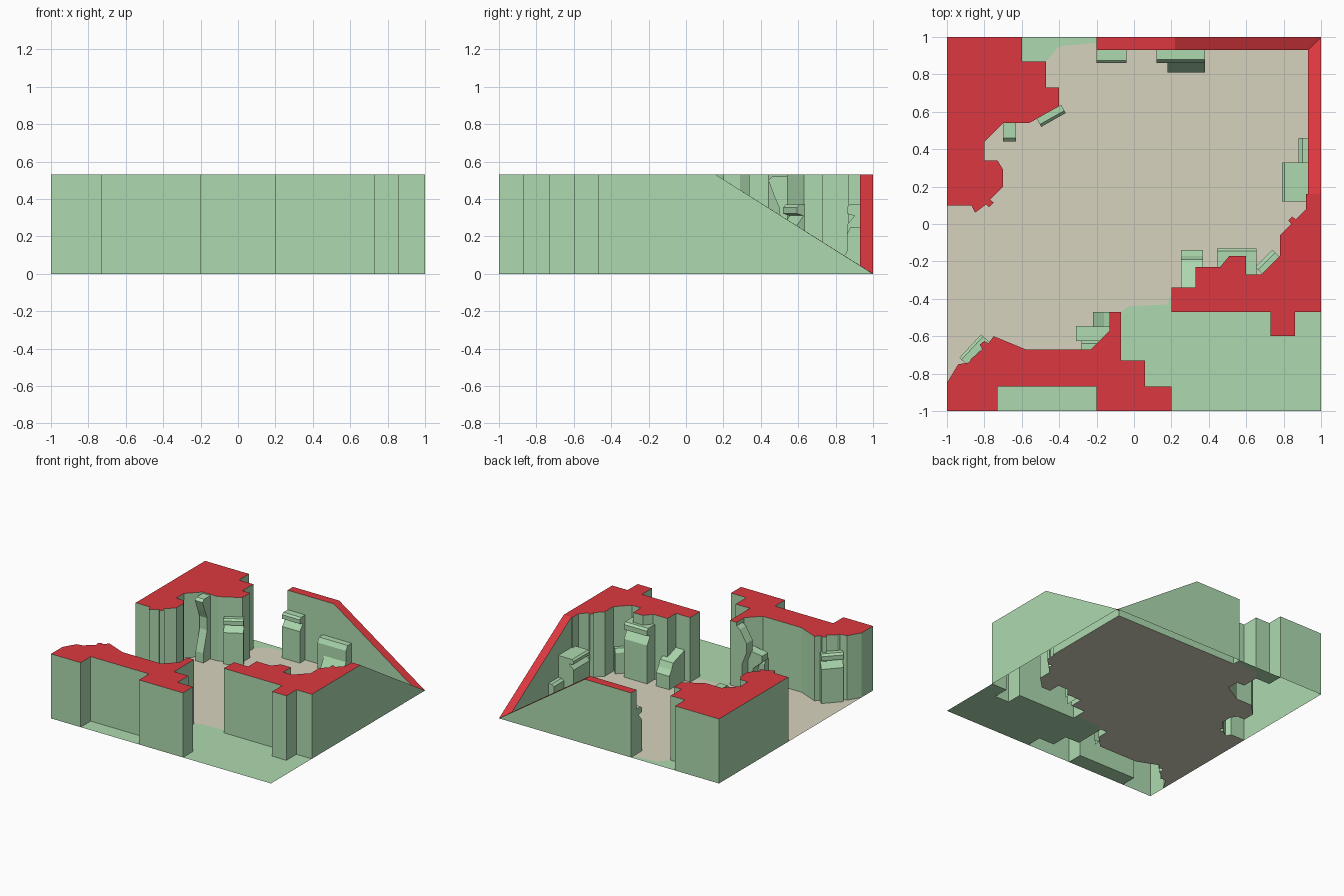
import bpy, bmesh, math

if "Cube" in bpy.data.objects:
    bpy.data.objects.remove(bpy.data.objects["Cube"])

H = 0.53


def mat(name, c):
    m = bpy.data.materials.new(name)
    m.diffuse_color = (*c, 1)
    m.use_nodes = True
    m.node_tree.nodes["Principled BSDF"].inputs["Base Color"].default_value = m.diffuse_color
    return m


GREEN = mat("wall_green", (0.42, 0.70, 0.43))
RED = mat("top_red", (0.72, 0.04, 0.05))
TAN = mat("floor_tan", (0.68, 0.65, 0.52))


def finish(bm, name, mats):
    me = bpy.data.meshes.new(name)
    bm.to_mesh(me)
    bm.free()
    for m in mats:
        me.materials.append(m)
    ob = bpy.data.objects.new(name, me)
    bpy.context.collection.objects.link(ob)
    return ob


def flat(bm, pts):
    f = bm.faces.new([bm.verts.new((p[0], p[1], p[2] if len(p) > 2 else 0)) for p in pts])
    f.normal_update()
    if f.normal.z < 0:
        f.normal_flip()
    return f


def floor(name, pts, m):
    bm = bmesh.new()
    flat(bm, pts)
    finish(bm, name, [m])


def wall(name, tops):
    """Red cap polygons whose outer edges drop to the ground; hollow below."""
    bm = bmesh.new()
    for t in tops:
        f = flat(bm, [(p[0], p[1], p[2] if len(p) > 2 else H) for p in t])
        f.material_index = 1
    bmesh.ops.remove_doubles(bm, verts=bm.verts, dist=1e-4)
    rim = [e for e in bm.edges if e.is_boundary]
    r = bmesh.ops.extrude_edge_only(bm, edges=rim)
    for g in r["geom"]:
        if isinstance(g, bmesh.types.BMVert):
            g.co.z = 0
        elif isinstance(g, bmesh.types.BMFace):
            g.material_index = 0
    bmesh.ops.remove_doubles(bm, verts=bm.verts, dist=1e-4)
    bmesh.ops.recalc_face_normals(bm, faces=bm.faces)
    finish(bm, name, [GREEN, RED])


def fixture(name, x, y, ang, w, prof):
    """Extrude a (depth, height) profile sideways along the wall at x, y."""
    a = math.radians(ang)
    n, t = (math.cos(a), math.sin(a)), (-math.sin(a), math.cos(a))
    pts = prof + [(0, 0)]
    bm = bmesh.new()
    sides = [[bm.verts.new((x + n[0] * d + t[0] * s, y + n[1] * d + t[1] * s, z)) for d, z in pts]
             for s in (-w / 2, w / 2)]
    bm.faces.new(sides[0])
    bm.faces.new(sides[1][::-1])
    for i in range(len(pts) - 2):
        bm.faces.new((sides[0][i], sides[1][i], sides[1][i + 1], sides[0][i + 1]))
    bmesh.ops.recalc_face_normals(bm, faces=bm.faces)
    finish(bm, name, [GREEN])


def slotted(d, h):
    return [(d, 0), (d, h * .7), (d - .02, h * .77), (d - .04, h * .84), (d, h * .87),
            (d, h * .96), (d - .015, h), (0, h)]


def box(d, h):
    return [(d, 0), (d, h * .85), (d - .02, h), (0, h)]


# Inner wall lines, counter-clockwise around the floor
sw = [(-1, -.85), (-.94, -.75), (-.88, -.74), (-.87, -.72), (-.81, -.67), (-.825, -.645),
      (-.8, -.625), (-.78, -.64), (-.75, -.6), (-.58, -.67), (-.23, -.67), (-.13, -.57),
      (-.13, -.47), (-.07, -.47)]
se = [(.2, -.34), (.33, -.34), (.33, -.23), (.46, -.23), (.51, -.17), (.6, -.17), (.6, -.27),
      (.68, -.27), (.78, -.17), (.78, -.06), (.84, 0), (.825, .02), (.845, .04), (.865, .025),
      (.92, .08), (.92, .16), (.93, .16)]
nw = [(-.47, .87), (-.47, .73), (-.4, .73), (-.4, .63), (-.56, .54), (-.7, .54), (-.8, .44),
      (-.8, .34), (-.73, .34), (-.7, .29), (-.7, .2), (-.77, .13), (-.75, .115), (-.775, .09),
      (-.79, .105), (-.85, .06), (-.87, .1), (-1, .1)]

# Doorway thresholds between tan and green ground
south_gap = [(-.03, -.44), (.18, -.43), (.2, -.37)]
north_gap = [(-.2, .97), (-.4, .95)]
sw_step = [(-.07, -.73), (.06, -.73), (.06, -.87), (.2, -.87), (.2, -1)]
se_step = [(1, -.47), (.86, -.47), (.86, -.6), (.73, -.6), (.73, -.47), (.2, -.47)]

# Walls, with the two sloping runs meeting at the far corner
c = .045
wall("southwest_wall", [sw + sw_step + [(-.2, -1), (-.2, -.87), (-.73, -.87), (-.73, -1), (-1, -1)]])
wall("northwest_wall", [nw + [(-1, 1), (-.6, 1), (-.6, .87)]])
wall("east_wall", [
    se + [(1, .16)] + se_step,
    [(.93, .16), (1, .16), (1, 1, 0), (.93, .93, c)],
    [(.22, .93), (.93, .93, c), (1, 1, 0), (.22, 1)],
    [(-.2, .93), (.22, .93), (.22, 1), (-.2, 1)]])

# Floors
floor("room_floor", sw + south_gap + se + [(.93, .93), (-.2, .93)] + north_gap + nw, TAN)
floor("southeast_ground", [(-.07, -.47)] + south_gap + se_step[::-1] + [(1, -1)] + sw_step[::-1], GREEN)
floor("south_ground", [(-.73, -1), (-.2, -1), (-.2, -.87), (-.73, -.87)], GREEN)
floor("north_ground", [(-.6, 1), (-.6, .87), (-.47, .87), (-.4, .95), (-.2, .97), (-.2, 1)], GREEN)

# Slotted pillars
fixture("north_pillar", -.12, .93, -90, .16, slotted(.07, .37))
fixture("northwest_pillar", -.455, .60, -60.6, .15, slotted(.05, .37))
fixture("southeast_pillar", .55, -.27, 90, .21, slotted(.14, .45))
fixture("southwest_pillar", -.835, -.69, 137, .17, slotted(.055, .4))

# Leaning bracket and sloped consoles
fixture("leaning_bracket", -.665, .54, -90, .07,
        [(.09, 0), (.09, .08), (.04, .25), (.04, .35), (.07, .42), (.1, .5), (.08, .52), (0, .52)])
fixture("north_console", .25, .93, -90, .26, box(.07, .25))
fixture("north_console_front", .28, .93, -90, .2, [(.12, 0), (.12, .03), (.07, .12), (0, .12)])
fixture("east_console", .93, .225, 180, .21, slotted(.14, .28))
fixture("east_side_box", .93, .395, 180, .13, box(.05, .1))
fixture("southeast_console", .31, -.34, 90, .12,
        [(.2, 0), (.2, .11), (.17, .15), (.15, .2), (0, .25)])
fixture("southeast_corner_box", .73, -.22, 135, .13, box(.05, .2))

# Stacked brackets by the south doorway
fixture("doorway_bracket", -.13, -.51, 180, .08,
        [(.05, 0), (.05, .2), (.09, .3), (.09, .38), (.03, .48), (0, .5)])
fixture("doorway_shelf", -.13, -.585, 180, .08,
        [(.07, 0), (.1, .15), (.18, .22), (.18, .27), (0, .3)])
fixture("doorway_base", -.23, -.67, 90, .1, box(.05, .2))
